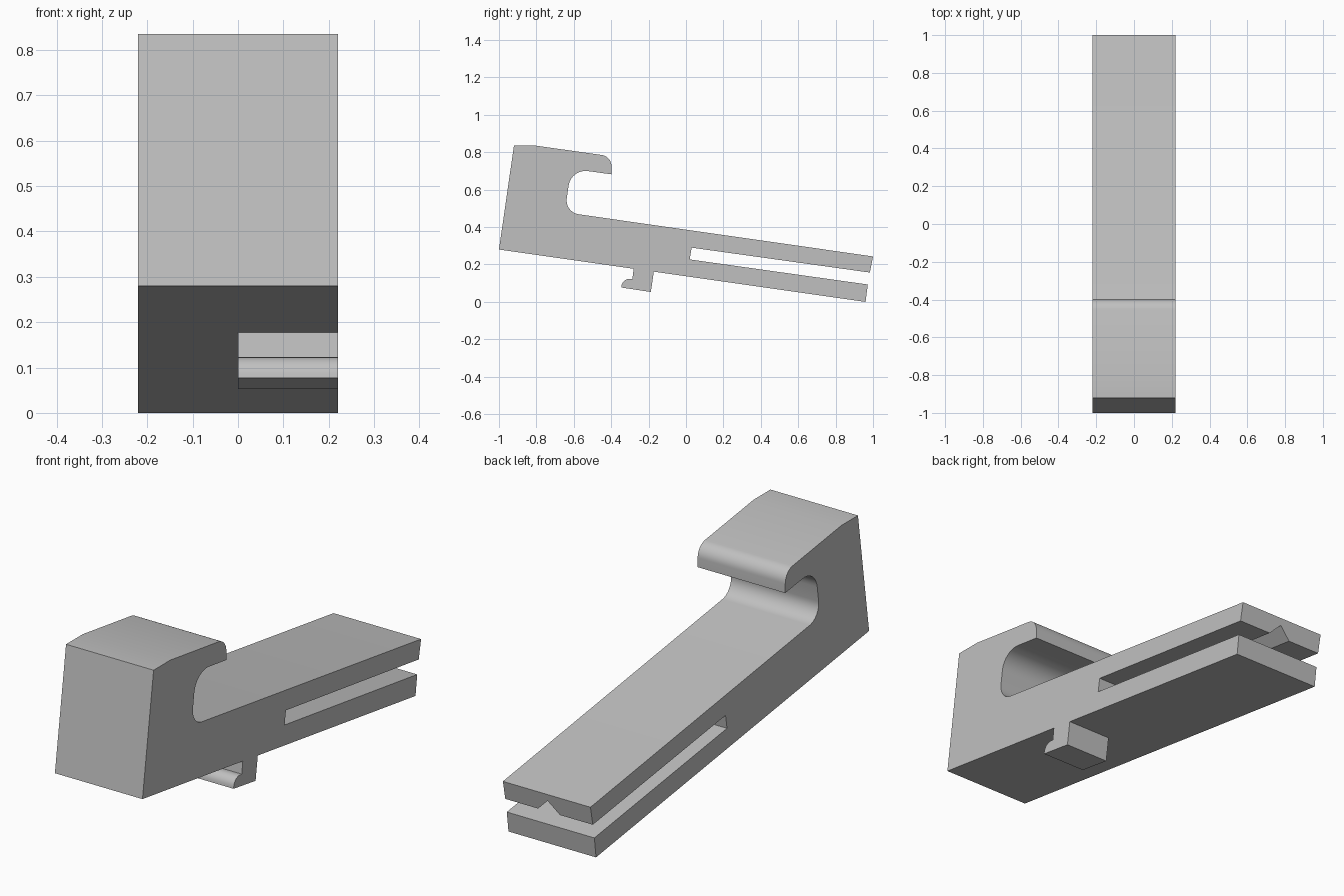
import bpy
import bmesh
import math
from mathutils import Vector

cube = bpy.data.objects.get("Cube")
if cube:
    bpy.data.objects.remove(cube, do_unlink=True)

HALF_WIDTH = 0.22

grey = bpy.data.materials.new("plain grey")
grey.use_nodes = True
colour = (0.53, 0.53, 0.53, 1)
grey.diffuse_color = colour
grey.node_tree.nodes["Principled BSDF"].inputs["Base Color"].default_value = colour


def round_corners(points, steps=10):
    """Turn (y, z, radius) corners into an outline with true arc fillets."""
    outline = []
    for i, (y, z, r) in enumerate(points):
        corner = Vector((y, z))
        if not r:
            outline.append(corner)
            continue
        before = (Vector(points[i - 1][:2]) - corner).normalized()
        after = (Vector(points[(i + 1) % len(points)][:2]) - corner).normalized()
        half = before.angle(after) / 2
        centre = corner + (before + after).normalized() * (r / math.sin(half))
        start = corner + before * (r / math.tan(half)) - centre
        end = corner + after * (r / math.tan(half)) - centre
        sweep = start.angle(end)
        for k in range(steps + 1):
            t = k / steps
            arm = (start * math.sin((1 - t) * sweep) + end * math.sin(t * sweep)) / math.sin(sweep)
            outline.append(centre + arm)
    return outline


def make_object(name, bm):
    bmesh.ops.recalc_face_normals(bm, faces=bm.faces)
    mesh = bpy.data.meshes.new(name)
    bm.to_mesh(mesh)
    bm.free()
    mesh.materials.append(grey)
    obj = bpy.data.objects.new(name, mesh)
    bpy.context.collection.objects.link(obj)
    return obj


def extrude_profile(name, outline, x0, x1):
    bm = bmesh.new()
    face = bm.faces.new([bm.verts.new((x0, p.x, p.y)) for p in outline])
    ext = bmesh.ops.extrude_face_region(bm, geom=[face])
    moved = [g for g in ext["geom"] if isinstance(g, bmesh.types.BMVert)]
    bmesh.ops.translate(bm, verts=moved, vec=(x1 - x0, 0, 0))
    return make_object(name, bm)


def activate(obj):
    bpy.ops.object.select_all(action="DESELECT")
    obj.select_set(True)
    bpy.context.view_layer.objects.active = obj


# Main body: head block, hooked jaw, long arm split by a slot
slot_inner, slot_outer = Vector((0.03, 0.29)), Vector((0.983, 0.157))
body_profile = [
    (-1, 0.28, 0), (-0.92, 0.835, 0), (-0.80, 0.835, 0),
    (-0.398, 0.778, 0.062), (-0.398, 0.682, 0),
    (-0.615, 0.712, 0.092), (-0.648, 0.479, 0.075),
    (1, 0.243, 0), (*slot_outer, 0), (*slot_inner, 0),
    (0.02, 0.227, 0), (0.972, 0.093, 0), (0.96, 0, 0),
]
body = extrude_profile("clip_body", round_corners(body_profile), -HALF_WIDTH, HALF_WIDTH)

# V groove along the roof of the slot
along = (slot_outer - slot_inner).normalized()
up = Vector((-along.y, along.x))
bm = bmesh.new()
rings = []
for p in (slot_inner, slot_outer + along * 0.1):
    low, high = p - up * 0.01, p + up * 0.055
    rings.append([bm.verts.new(c) for c in (
        (-0.065, *low), (0.065, *low), (0, *high))])
bm.faces.new(rings[0])
bm.faces.new(rings[1])
for i in range(3):
    j = (i + 1) % 3
    bm.faces.new((rings[0][i], rings[0][j], rings[1][j], rings[1][i]))
cutter = make_object("groove_cutter", bm)
cutter.hide_render = True
cut = body.modifiers.new("groove", "BOOLEAN")
cut.operation = "DIFFERENCE"
cut.solver = "EXACT"
cut.object = cutter
activate(body)
bpy.ops.object.modifier_apply(modifier=cut.name)
bpy.data.objects.remove(cutter, do_unlink=True)

# Small catch under the arm, on the left half only
catch_profile = [
    (-0.28, 0.177, 0), (-0.287, 0.121, 0), (-0.339, 0.128, 0.042),
    (-0.346, 0.077, 0), (-0.188, 0.053, 0), (-0.172, 0.162, 0),
]
catch = extrude_profile("lower_catch", round_corners(catch_profile), 0, HALF_WIDTH)

for obj in (body, catch):
    activate(obj)
    bpy.ops.object.shade_smooth_by_angle(angle=math.radians(30))
